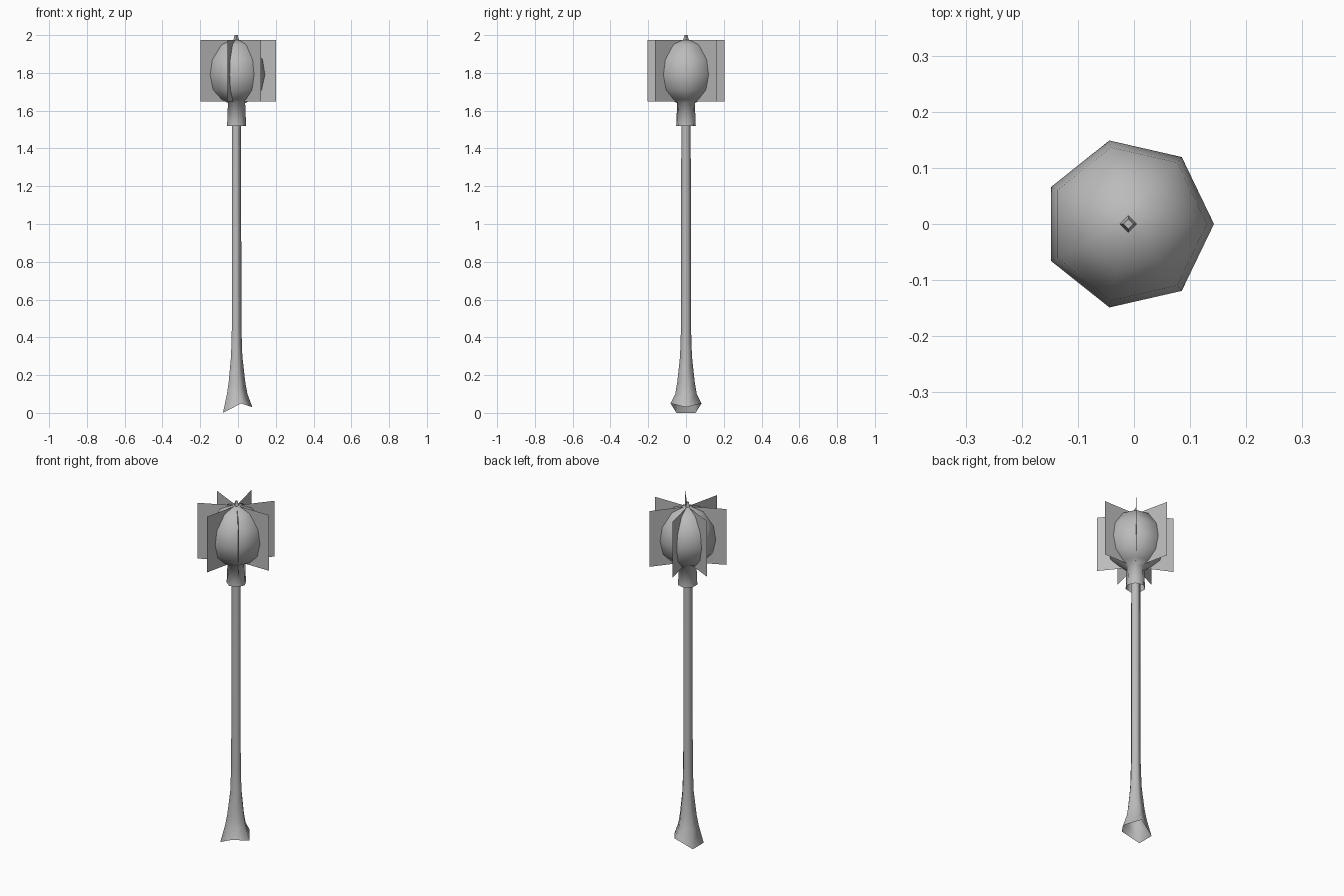
import bpy, math
from math import cos, sin, pi

cube = bpy.data.objects.get("Cube")
if cube:
    bpy.data.objects.remove(cube)

AXIS = -0.01   # the seven-sided head sits slightly off centre
SIDES = 7

steel = bpy.data.materials.new("grey steel")
steel.use_nodes = True
steel.diffuse_color = (0.5, 0.5, 0.5, 1)
steel.node_tree.nodes["Principled BSDF"].inputs["Base Color"].default_value = (0.5, 0.5, 0.5, 1)


def add_object(name, verts, faces, smooth=None):
    mesh = bpy.data.meshes.new(name)
    mesh.from_pydata(verts, [], faces)
    mesh.materials.append(steel)
    obj = bpy.data.objects.new(name, mesh)
    bpy.context.collection.objects.link(obj)
    if smooth:
        bpy.ops.object.select_all(action='DESELECT')
        obj.select_set(True)
        bpy.context.view_layer.objects.active = obj
        bpy.ops.object.shade_smooth_by_angle(angle=math.radians(smooth))
    return obj


def lathe(name, profile, sides, cap_top=False, rim=None, smooth=80):
    """Sweep (radius, height) rings; rim gives the first ring its own heights."""
    verts, faces = [], []
    for level, (r, z) in enumerate(profile):
        for i in range(sides):
            a = 2 * pi * i / sides
            height = rim[i] if rim and level == 0 else z
            verts.append((AXIS + r * cos(a), r * sin(a), height))
    for level in range(len(profile) - 1):
        for i in range(sides):
            a, b = level * sides + i, level * sides + (i + 1) % sides
            faces.append((a, b, b + sides, a + sides))
    if cap_top:
        faces.append(tuple(range(len(verts) - sides, len(verts))))
    return add_object(name, verts, faces, smooth)


# Five-sided shaft with a flared, open, uneven foot
lathe("shaft",
      [(0.086, 0), (0.06, 0.1), (0.049, 0.16), (0.033, 0.3), (0.028, 0.45), (0.026, 1.6)],
      5, rim=[0.03, 0.05, 0, 0, 0.05])

# Bulbous head running down into an open collar
lathe("head",
      [(0.053, 1.52), (0.048, 1.64), (0.085, 1.66), (0.135, 1.71), (0.1526, 1.79),
       (0.14, 1.87), (0.085, 1.95), (0.02, 1.975)],
      SIDES, cap_top=True)

# Small square point on top
lathe("tip", [(0.018, 1.965), (0.012, 1.985), (0.009, 2.0)], 4, cap_top=True, smooth=30)

# Flat blades, one through each corner of the head
for i in range(SIDES):
    a = 2 * pi * i / SIDES
    x, y = AXIS + 0.21 * cos(a), 0.21 * sin(a)
    add_object(f"blade_{i + 1}",
               [(AXIS, 0, 1.648), (x, y, 1.648), (x, y, 1.975), (AXIS, 0, 1.975)],
               [(0, 1, 2, 3)])
